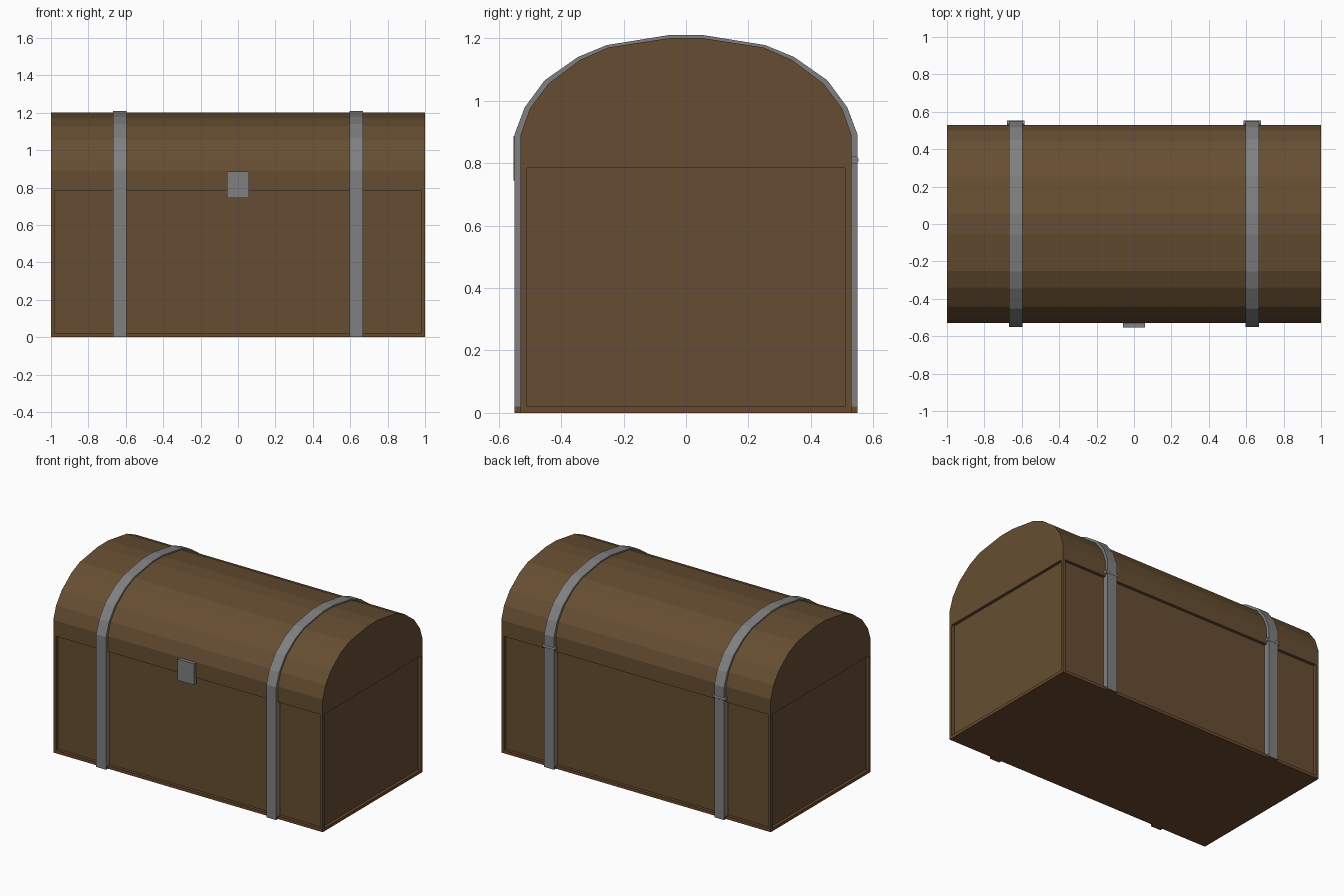
import bpy, bmesh, math

cube = bpy.data.objects.get("Cube")
if cube:
    bpy.data.objects.remove(cube, do_unlink=True)


def material(name, rgb):
    m = bpy.data.materials.new(name)
    m.use_nodes = True
    m.diffuse_color = (*rgb, 1)
    m.node_tree.nodes["Principled BSDF"].inputs["Base Color"].default_value = (*rgb, 1)
    return m


WOOD = material("brown wood", (0.133, 0.076, 0.032))
RAIL = material("reddish wood", (0.145, 0.066, 0.026))
IRON = material("grey iron", (0.216, 0.216, 0.216))


def finish(name, bm, *mats):
    bmesh.ops.recalc_face_normals(bm, faces=bm.faces)
    mesh = bpy.data.meshes.new(name)
    bm.to_mesh(mesh)
    bm.free()
    for m in mats:
        mesh.materials.append(m)
    ob = bpy.data.objects.new(name, mesh)
    bpy.context.collection.objects.link(ob)
    return ob


def extrude_x(name, profile, x0, x1, *mats):
    """Extrude a (y, z) outline from x0 to x1."""
    bm = bmesh.new()
    face = bm.faces.new([bm.verts.new((x0, y, z)) for y, z in profile])
    new = bmesh.ops.extrude_face_region(bm, geom=[face])["geom"]
    bmesh.ops.translate(bm, vec=(x1 - x0, 0, 0),
                        verts=[v for v in new if isinstance(v, bmesh.types.BMVert)])
    return finish(name, bm, *mats)


def box(name, x, y, z, *mats):
    return extrude_x(name, [(y[0], z[0]), (y[1], z[0]), (y[1], z[1]), (y[0], z[1])],
                     x[0], x[1], *mats)


def arch(half, bottom):
    """Close a half outline into a symmetric arch."""
    right = [(half[0][0], bottom)] + half
    return right + [(-y, z) for y, z in reversed(right)]


SEAM = 0.785

# Chest body: recessed panels framed by corner posts and a bottom rail
box("chest_panels", (-0.98, 0.98), (-0.51, 0.51), (0.01, SEAM), WOOD)
box("bottom_rail", (-1, 1), (-0.53, 0.53), (0, 0.02), RAIL)
for sx, side in ((-1, "right"), (1, "left")):
    for sy, end in ((-1, "front"), (1, "back")):
        box(f"{end}_{side}_post", sorted((sx, sx * 0.98)),
            sorted((sy * 0.53, sy * 0.51)), (0.02, SEAM), WOOD)

# Faceted barrel lid
lid = [(0.53, 0.89), (0.50, 0.975), (0.44, 1.055), (0.34, 1.13), (0.25, 1.17), (0.055, 1.20)]
extrude_x("lid", arch(lid, SEAM), -1, 1, WOOD)

# Iron straps over lid and body, with wooden foot sides, and a hinge barrel behind
band = [(0.55, 0.89), (0.517, 0.978), (0.453, 1.065), (0.346, 1.14), (0.254, 1.178), (0.055, 1.21)]
for sx, side in ((-1, "right"), (1, "left")):
    x = sorted((sx * 0.595, sx * 0.668))
    extrude_x(f"{side}_lid_strap", arch(band, SEAM), x[0], x[1], IRON)
    box(f"{side}_body_strap", x, (-0.55, 0.55), (0.02, SEAM), IRON)
    foot = box(f"{side}_strap_foot", x, (-0.55, 0.55), (0, 0.02), IRON, RAIL)
    for p in foot.data.polygons:
        p.material_index = 1 if abs(p.normal.x) > 0.5 or p.normal.z < -0.5 else 0
    ring = [(0.54 + 0.013 * math.cos(i * math.pi / 6), 0.81 + 0.013 * math.sin(i * math.pi / 6))
            for i in range(12)]
    extrude_x(f"{side}_hinge", ring, sx * 0.632 - 0.046, sx * 0.632 + 0.046, IRON)

# Latch plate hanging over the seam
box("latch", (-0.06, 0.06), (-0.553, -0.525), (0.745, 0.887), IRON)
